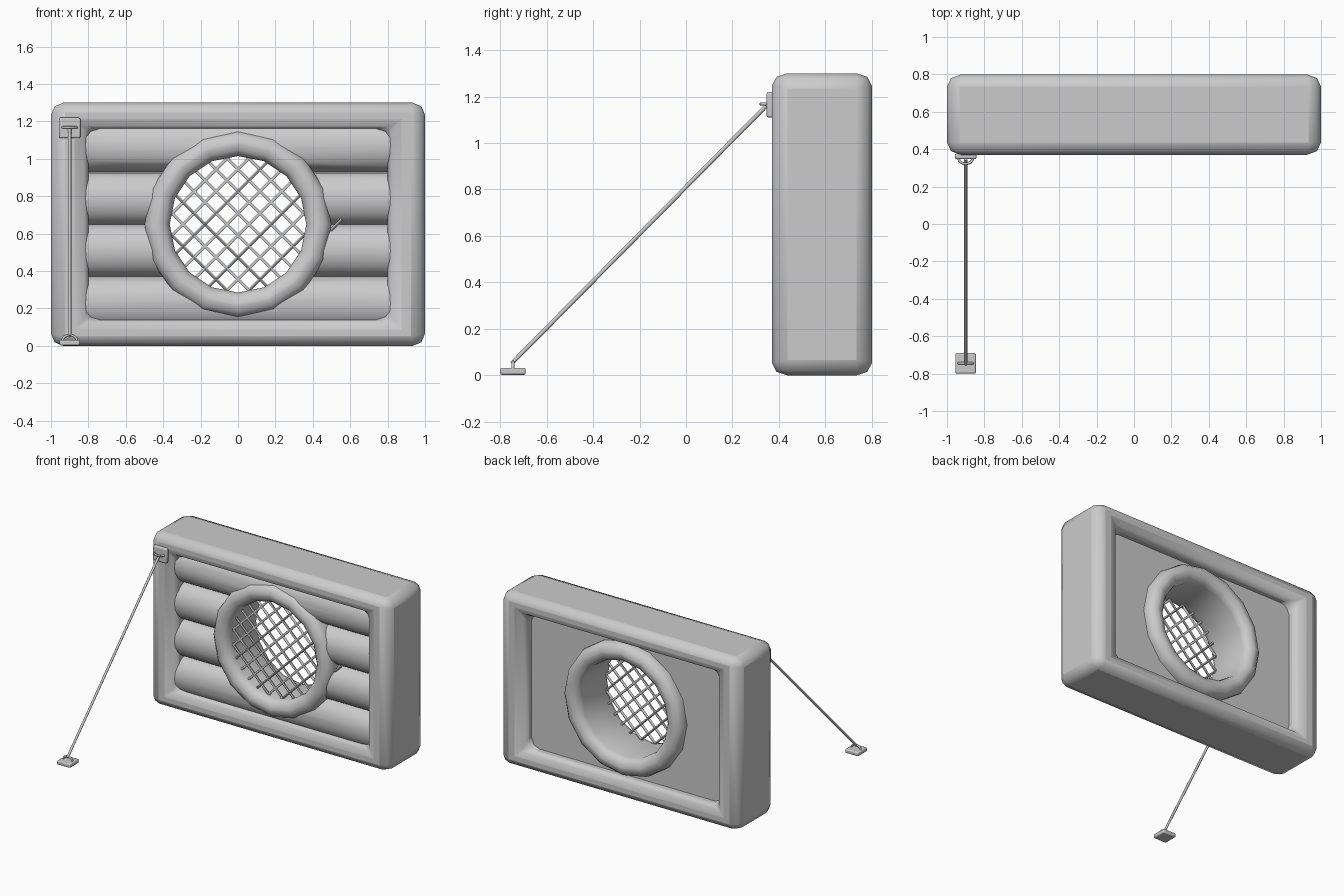
import bpy, bmesh, math
from mathutils import Vector

if "Cube" in bpy.data.objects:
    bpy.data.objects.remove(bpy.data.objects["Cube"])

CZ = 0.65  # height of the hole centre


def make(name, verts, faces, angle=60):
    me = bpy.data.meshes.new(name)
    me.from_pydata([tuple(v) for v in verts], [], faces)
    bm = bmesh.new()
    bm.from_mesh(me)
    bmesh.ops.recalc_face_normals(bm, faces=bm.faces)
    bm.to_mesh(me)
    bm.free()
    ob = bpy.data.objects.new(name, me)
    bpy.context.collection.objects.link(ob)
    smooth(ob, angle)
    return ob


def activate(ob):
    bpy.ops.object.select_all(action='DESELECT')
    ob.select_set(True)
    bpy.context.view_layer.objects.active = ob


def smooth(ob, angle=60):
    activate(ob)
    bpy.ops.object.shade_smooth_by_angle(angle=math.radians(angle))


def apply(ob, mod):
    activate(ob)
    bpy.ops.object.modifier_apply(modifier=mod.name)


def bevel(ob, width, segments):
    m = ob.modifiers.new("bevel", 'BEVEL')
    m.width, m.segments, m.limit_method = width, segments, 'ANGLE'
    apply(ob, m)
    smooth(ob)


def tube(name, paths, radius, res=2):
    cu = bpy.data.curves.new(name, 'CURVE')
    cu.dimensions = '3D'
    cu.bevel_depth, cu.bevel_resolution, cu.use_fill_caps = radius, res, True
    for pts in paths:
        sp = cu.splines.new('POLY')
        sp.points.add(len(pts) - 1)
        for p, co in zip(sp.points, pts):
            p.co = (*co, 1)
    ob = bpy.data.objects.new(name, cu)
    bpy.context.collection.objects.link(ob)
    activate(ob)
    bpy.ops.object.convert(target='MESH')
    smooth(bpy.context.object)
    return bpy.context.object


def plate(name, loc, size, bev):
    x, y, z = (s / 2 for s in size)
    v = [Vector(loc) + Vector((a * x, b * y, c * z)) for a in (-1, 1) for b in (-1, 1) for c in (-1, 1)]
    f = [(0, 1, 3, 2), (4, 6, 7, 5), (0, 4, 5, 1), (2, 3, 7, 6), (0, 2, 6, 4), (1, 5, 7, 3)]
    ob = make(name, v, f)
    bevel(ob, bev, 2)
    return ob


# outer padded frame
verts, faces = [], []
for hx, hz, ys in ((1, 0.65, (0.37, 0.80)), (0.80, 0.51, (0.80, 0.37))):
    for y in ys:
        verts += [(sx * hx, y, CZ + sz * hz) for sx, sz in ((-1, -1), (1, -1), (1, 1), (-1, 1))]
for r in range(4):
    for i in range(4):
        j = (i + 1) % 4
        s = (r + 1) % 4
        faces.append((r * 4 + i, r * 4 + j, s * 4 + j, s * 4 + i))
frame = make("frame", verts, faces)
bevel(frame, 0.066, 2)

# wall of four horizontal rolls with a flat back
prof = []
N = 10
for k in range(4):
    for i in range(N + (k == 3)):
        a = math.pi * i / N
        prof.append((0.515 - 0.11 * math.sin(a), 0.23 + 0.28 * k - 0.14 * math.cos(a)))
prof += [(0.70, 1.21), (0.70, 0.09)]
n = len(prof)
verts = [(x, y, z) for x in (-0.86, 0.86) for y, z in prof]
faces = [(i, (i + 1) % n, n + (i + 1) % n, n + i) for i in range(n)]
faces += [tuple(range(n)), tuple(range(n, 2 * n))]
wall = make("roll_wall", verts, faces)

# round hole through the wall
bpy.ops.mesh.primitive_cylinder_add(vertices=16, radius=0.43, depth=1, location=(0, 0.55, CZ),
                                    rotation=(math.pi / 2, 0, 0))
cutter = bpy.context.object
cutter.hide_render = True
m = wall.modifiers.new("hole", 'BOOLEAN')
m.operation, m.solver, m.object = 'DIFFERENCE', 'EXACT', cutter
apply(wall, m)
bpy.data.objects.remove(cutter)
smooth(wall, 50)

# padded ring, a rounded section turned around the hole
sec = []
r = 0.062
for cr, cy, a0 in ((0.438, 0.718, 0), (0.427, 0.718, 90), (0.427, 0.442, 180), (0.438, 0.442, 270)):
    for i in range(4):
        a = math.radians(a0 + 30 * i)
        sec.append((cr + r * math.cos(a), cy + r * math.sin(a)))
S, K = 16, len(sec)
verts, faces = [], []
for s in range(S):
    a = 2 * math.pi * s / S
    verts += [(R * math.cos(a), y, CZ + R * math.sin(a)) for R, y in sec]
    for k in range(K):
        t, l = (s + 1) % S, (k + 1) % K
        faces.append((s * K + k, s * K + l, t * K + l, t * K + k))
make("ring", verts, faces)

# diagonal net, with one strand end showing beside the ring
q = math.sqrt(0.5)
paths = []
for d in (1, -1):
    for i in range(10):
        o = (i - 4.5) * 0.083
        h = math.sqrt(0.415 ** 2 - o * o)
        e = 0.41 if (d == 1 and i == 0) else h
        paths.append([(q * (u - o * d), 0.45, CZ + q * (u * d + o)) for u in (-h, e)])
tube("net", paths, 0.009, 1)

# anchor patches, half loops and the guy rope
plate("wall_patch", (-0.9, 0.362, 1.165), (0.115, 0.03, 0.11), 0.008)
plate("ground_patch", (-0.9, -0.745, 0.0175), (0.11, 0.11, 0.03), 0.008)
arc = [(0.038 * math.cos(math.pi * i / 8), 0.03 * math.sin(math.pi * i / 8)) for i in range(9)]
tube("wall_loop", [[(-0.9 + a, 0.352 - b, 1.168) for a, b in arc]], 0.007)
tube("ground_loop", [[(-0.9 + a, -0.745, 0.028 + b) for a, b in arc]], 0.007)
tube("guy_rope", [[(-0.9, 0.345, 1.16), (-0.9, -0.75, 0.052)]], 0.009)

# stand the ground patch and frame on z = 0 is already given by their sizes
